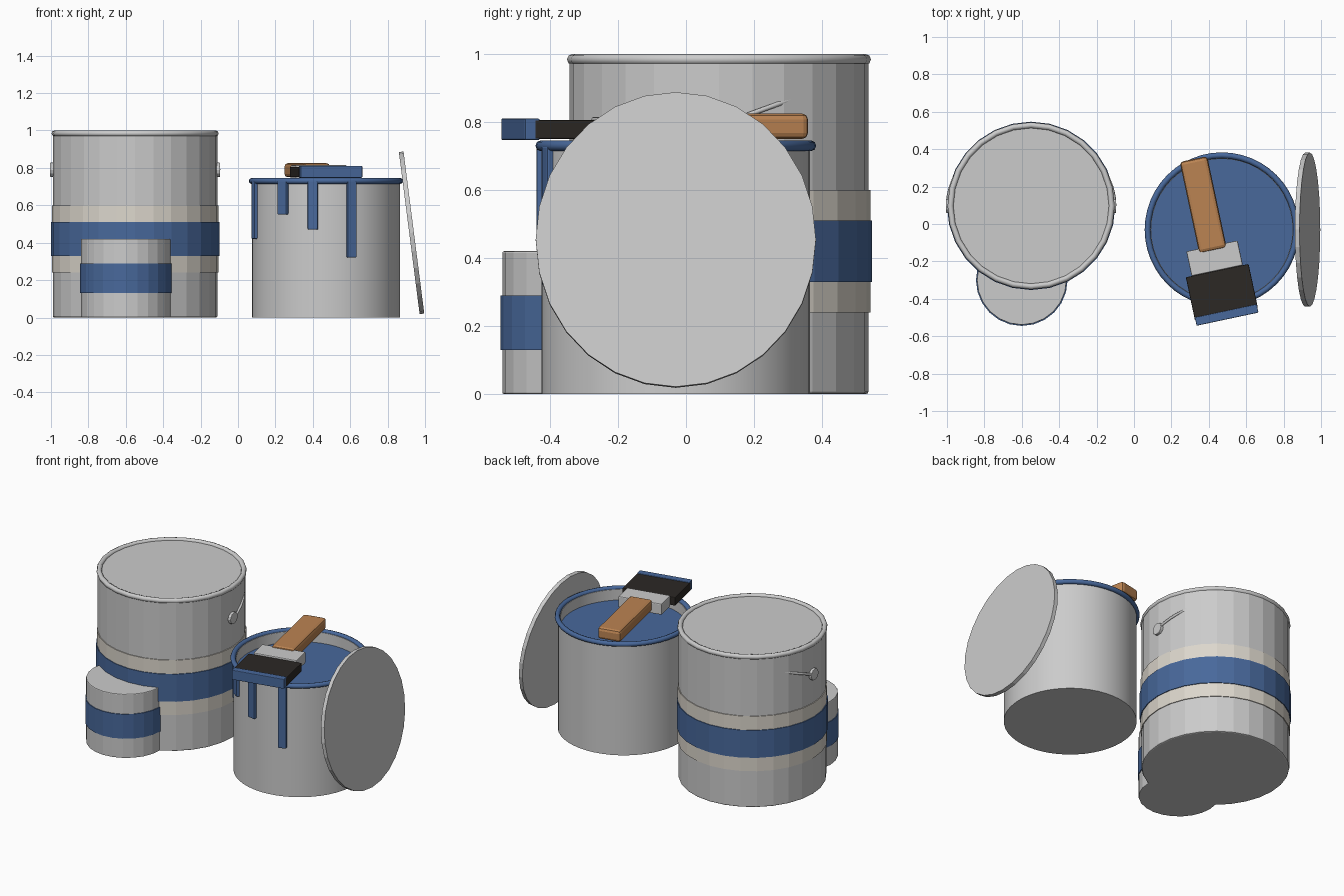
import bpy, math
from mathutils import Vector

if "Cube" in bpy.data.objects:
    bpy.data.objects.remove(bpy.data.objects["Cube"])


def mat(name, col):
    m = bpy.data.materials.new(name)
    m.diffuse_color = (*col, 1)
    m.use_nodes = True
    m.node_tree.nodes["Principled BSDF"].inputs["Base Color"].default_value = m.diffuse_color
    return m


BLUE = mat("blue_paint", (0.065, 0.14, 0.33))
CREAM = mat("cream_label", (0.72, 0.68, 0.61))
WOOD = mat("wood", (0.50, 0.23, 0.085))
DARK = mat("dark_bristle", (0.025, 0.021, 0.018))


def finish(name, m=None, bevel=0, smooth=None, segs=2):
    o = bpy.context.object
    o.name = name
    if m:
        o.data.materials.append(m)
    if bevel:
        b = o.modifiers.new("bevel", 'BEVEL')
        b.width, b.segments = bevel, segs
        b.limit_method, b.angle_limit = 'ANGLE', math.radians(40)
    if smooth is not None:
        bpy.ops.object.shade_smooth_by_angle(angle=math.radians(smooth))
    return o


def cyl(name, c, r, z0, z1, m=None, bevel=0, n=28, smooth=None):
    bpy.ops.mesh.primitive_cylinder_add(vertices=n, radius=r, depth=z1 - z0,
                                        location=(c[0], c[1], (z0 + z1) / 2))
    return finish(name, m, bevel, smooth)


def ring(name, c, z, R, r, m=None, n=28):
    bpy.ops.mesh.primitive_torus_add(major_radius=R, minor_radius=r, major_segments=n,
                                     minor_segments=8, location=(c[0], c[1], z))
    return finish(name, m, smooth=60)


def box(name, loc, size, rot=0, m=None, bevel=0):
    bpy.ops.mesh.primitive_cube_add(size=1, location=loc, rotation=(0, 0, rot))
    bpy.context.object.scale = size
    bpy.ops.object.transform_apply(location=False, rotation=False, scale=True)
    return finish(name, m, bevel)


def lathe(name, c, profile, n, smooth):
    verts = [(c[0] + r * math.cos(2 * math.pi * i / n), c[1] + r * math.sin(2 * math.pi * i / n), z)
             for r, z in profile for i in range(n)]
    faces = [(k * n + i, k * n + (i + 1) % n, (k + 1) * n + (i + 1) % n, (k + 1) * n + i)
             for k in range(len(profile) - 1) for i in range(n)]
    last = (len(profile) - 1) * n
    faces += [tuple(range(n))[::-1], tuple(range(last, last + n))]
    me = bpy.data.meshes.new(name)
    me.from_pydata(verts, [], faces)
    o = bpy.data.objects.new(name, me)
    bpy.context.collection.objects.link(o)
    bpy.context.view_layer.objects.active = o
    bpy.ops.object.select_all(action='DESELECT')
    o.select_set(True)
    return finish(name, smooth=smooth)


# Large closed can with label bands
A = (-0.55, 0.097)
cyl("large_can_body", A, 0.44, 0, 0.986, bevel=0.008)
ring("large_can_rim", A, 0.984, 0.431, 0.016)
cyl("large_can_label", A, 0.445, 0.24, 0.60, CREAM)
cyl("large_can_stripe", A, 0.45, 0.33, 0.51, BLUE)

# Handle ears on both sides
for side, tag in ((-1, "left"), (1, "right")):
    bpy.ops.mesh.primitive_cylinder_add(vertices=12, radius=0.038, depth=0.03,
                                        location=(A[0] + side * 0.44, A[1], 0.79),
                                        rotation=(0, math.pi / 2, 0))
    finish(tag + "_handle_ear", bevel=0.004)

# Wire handle folded back against the can
cu = bpy.data.curves.new("wire_handle", 'CURVE')
cu.dimensions, cu.bevel_depth, cu.bevel_resolution = '3D', 0.008, 1
sp = cu.splines.new('POLY')
sp.points.add(24)
for i, p in enumerate(sp.points):
    t = math.pi * i / 24
    d = 0.41 * math.sin(t)
    p.co = (A[0] + 0.448 * math.cos(t), A[1] + 0.94 * d, 0.79 + 0.34 * d, 1)
bpy.context.collection.objects.link(bpy.data.objects.new("wire_handle", cu))

# Small can in front
S = (-0.60, -0.30)
cyl("small_can_body", S, 0.24, 0, 0.42, bevel=0.005, n=24)
cyl("small_can_stripe", S, 0.245, 0.13, 0.29, BLUE, n=24)

# Open can with paint inside
C = (0.47, -0.03)
lathe("open_can_body", C, [(0.395, 0), (0.395, 0.73), (0.378, 0.73), (0.378, 0.03)], 48, 50)
cyl("paint_surface", C, 0.379, 0.62, 0.66, BLUE, n=48)
ring("painted_rim", C, 0.73, 0.397, 0.016, BLUE, n=48)

# Drips down the front
for deg, w, z in ((-72, 0.05, 0.42), (-35, 0.06, 0.55), (-10, 0.055, 0.47), (20, 0.052, 0.32)):
    a = math.radians(deg)
    box("paint_drip", (C[0] + 0.399 * math.sin(a), C[1] - 0.399 * math.cos(a), (z + 0.73) / 2),
        (w, 0.026, 0.73 - z), a, BLUE, 0.006)

# Brush resting across the rim
O, U = Vector((0.318, 0.347, 0)), Vector((0.208, -0.978, 0))
ROT = math.atan2(U.x, -U.y)


def brush_part(name, s0, s1, w, z0, z1, m=None, bevel=0):
    p = O + U * (s0 + s1) / 2
    return box(name, (p.x, p.y, (z0 + z1) / 2), (w, s1 - s0, z1 - z0), ROT, m, bevel)


brush_part("brush_handle", 0, 0.50, 0.15, 0.75, 0.825, WOOD, 0.018)
brush_part("brush_ferrule", 0.475, 0.61, 0.28, 0.742, 0.815, None, 0.006)
brush_part("brush_bristles", 0.61, 0.845, 0.343, 0.75, 0.806, DARK, 0.005)
brush_part("brush_paint_tip", 0.83, 0.875, 0.338, 0.747, 0.81, BLUE, 0.004)

# Loose lid leaning on the open can
bpy.ops.mesh.primitive_cylinder_add(vertices=28, radius=0.412, depth=0.025)
lid = finish("leaning_lid")
lid.scale = (1.06, 1, 1)
lid.rotation_euler = (0, math.radians(90 - 7.3), 0)
lid.location = (0.928, -0.03, 0.453)
